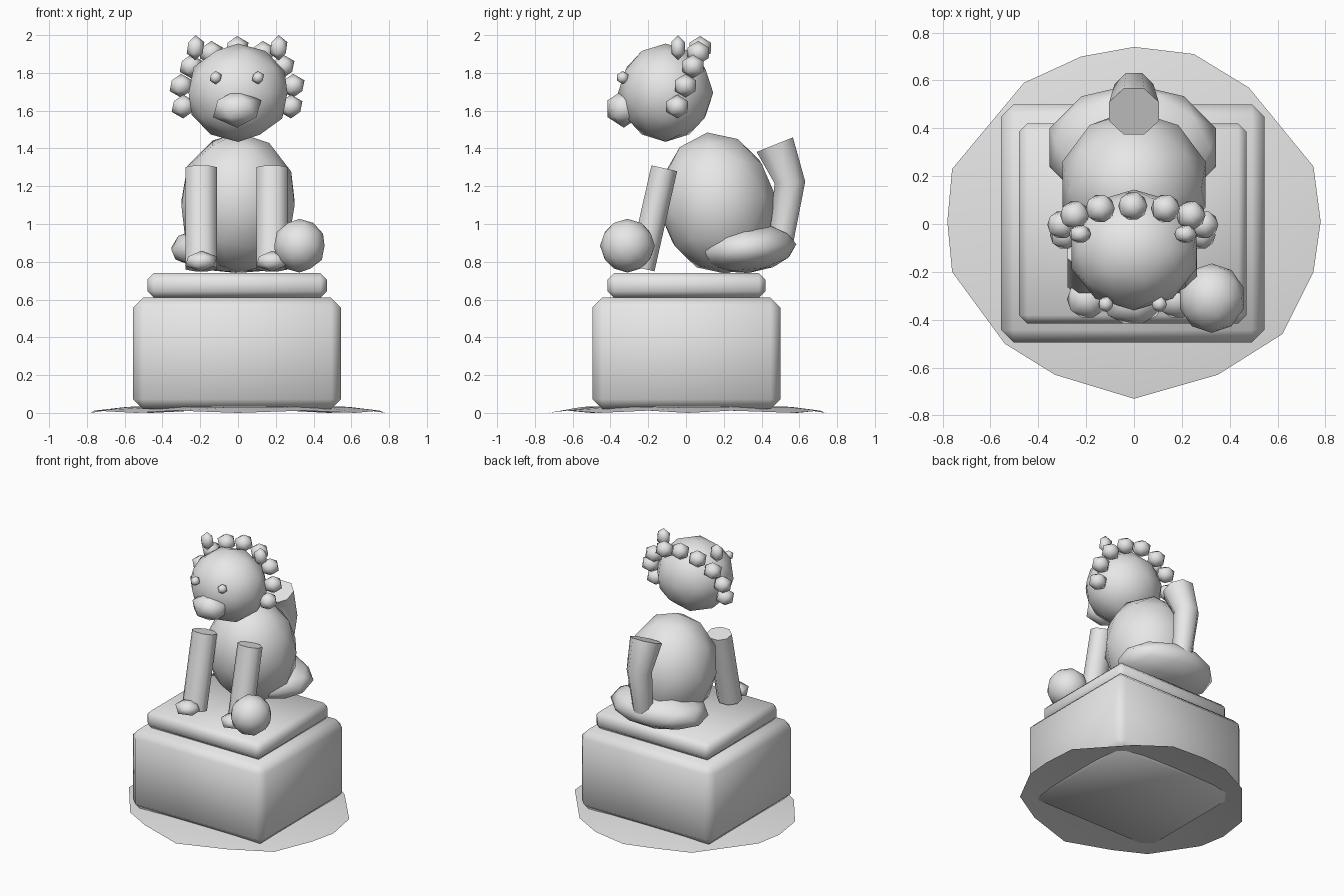
import bpy
import bmesh
from math import cos, sin, pi, radians
from mathutils import Vector, Matrix

if "Cube" in bpy.data.objects:
    bpy.data.objects.remove(bpy.data.objects["Cube"], do_unlink=True)

stone = bpy.data.materials.new("stone_grey")
stone.use_nodes = True
GREY = (0.8, 0.8, 0.8, 1)
stone.diffuse_color = GREY
for node in stone.node_tree.nodes:
    if node.type == "BSDF_PRINCIPLED":
        node.inputs["Base Color"].default_value = GREY


def finish(name, bm, angle=180):
    """Turn a bmesh into a smooth shaded object, sharp above the angle."""
    mesh = bpy.data.meshes.new(name)
    bm.to_mesh(mesh)
    bm.free()
    mesh.materials.append(stone)
    obj = bpy.data.objects.new(name, mesh)
    bpy.context.collection.objects.link(obj)
    for other in bpy.context.selected_objects:
        other.select_set(False)
    obj.select_set(True)
    bpy.context.view_layer.objects.active = obj
    if angle >= 180:
        bpy.ops.object.shade_smooth()
    else:
        bpy.ops.object.shade_smooth_by_angle(angle=radians(angle))
    return obj


def ball(name, centre, radii, detail=1, tilt=0):
    """Icosphere stretched to the radii and tilted about x."""
    bm = bmesh.new()
    place = (Matrix.Translation(centre) @ Matrix.Rotation(radians(tilt), 4, "X")
             @ Matrix.Diagonal((*radii, 1)))
    bmesh.ops.create_icosphere(bm, subdivisions=detail, radius=1, matrix=place)
    return finish(name, bm)


def block(name, low, high, chamfer):
    """Chamfered box between two corners."""
    low, high = Vector(low), Vector(high)
    bm = bmesh.new()
    place = Matrix.Translation((low + high) / 2) @ Matrix.Diagonal((*(high - low), 1))
    bmesh.ops.create_cube(bm, size=1, matrix=place)
    bmesh.ops.bevel(bm, geom=bm.edges[:], offset=chamfer, segments=1,
                    affect="EDGES", profile=0.5)
    return finish(name, bm)


def tube(name, path, radii, squash=1, sides=8):
    """Capped tube along points that share one x, with a radius per point."""
    path = [Vector(p) for p in path]
    bm = bmesh.new()
    rings = []
    for i, p in enumerate(path):
        along = (path[min(i + 1, len(path) - 1)] - path[max(i - 1, 0)]).normalized()
        across = Vector((1, 0, 0))
        depth = along.cross(across) * squash
        angles = [2 * pi * (k + 0.5) / sides for k in range(sides)]
        rings.append([bm.verts.new(p + (across * cos(a) + depth * sin(a)) * radii[i])
                      for a in angles])
    for a, b in zip(rings, rings[1:]):
        for k in range(sides):
            n = (k + 1) % sides
            bm.faces.new((a[k], a[n], b[n], b[k]))
    bm.faces.new(rings[0])
    bm.faces.new(rings[-1])
    bmesh.ops.recalc_face_normals(bm, faces=bm.faces[:])
    return finish(name, bm, 60)


# Shallow irregular mound, open underneath
rim = [(0, .74), (.25, .71), (.48, .57), (.75, .24), (.78, .01), (.75, -.2),
       (.62, -.46), (.35, -.63), (0, -.73), (-.33, -.63), (-.54, -.5),
       (-.76, -.2), (-.78, .01), (-.76, .23), (-.46, .59), (-.22, .7)]
bm = bmesh.new()
top = bm.verts.new((0, 0, .05))
inner = [bm.verts.new((x * .75, y * .75, .032)) for x, y in rim]
outer = [bm.verts.new((x, y, .012 * (i % 2))) for i, (x, y) in enumerate(rim)]
for i in range(len(rim)):
    j = (i + 1) % len(rim)
    bm.faces.new((top, inner[j], inner[i]))
    bm.faces.new((inner[i], inner[j], outer[j], outer[i]))
finish("ground_mound", bm)

# Pedestal
block("pedestal_block", (-.555, -.495, .02), (.545, .5, .61), .052)
block("pedestal_slab", (-.48, -.415, .61), (.47, .42, .74), .034)

# Body and haunches
ball("body", (0, .165, 1.11), (.315, .31, .378), 2, 8)
ball("haunches", (-.005, .32, .87), (.365, .265, .13), 2, 5)

# Tail, flaring towards its flat tip
tube("tail", [(0, .5, .88), (0, .55, 1.22), (0, .47, 1.42)], [.068, .088, .112])

# Front legs and paws
for side, x in (("right", -.195), ("left", .18)):
    tube(side + "_front_leg", [(x, -.235, .765), (x, -.115, 1.295)], [.09, .09], .84)
    ball(side + "_paw", (x, -.315, .803), (.095, .088, .055))

# Ball under the left paw
ball("ball", (.325, -.31, .885), (.14, .145, .142), 2)

# Head with snout, eyes and ears
ball("head", (0, -.108, 1.695), (.275, .252, .26), 2)
ball("snout", (-.005, -.33, 1.61), (.142, .1, .1))
for side, sign in (("right", -1), ("left", 1)):
    ball(side + "_eye", (sign * .112 - .006, -.335, 1.775), (.035, .035, .035))
    ball(side + "_ear", (sign * .22 - .005, -.042, 1.933), (.052, .042, .067))

# Mane: an arc of curls leaning back over the head
for i in range(-4, 5):
    a = radians(27 * i)
    z = 1.695 + .237 * cos(a)
    y = .075 - (1.932 - z) * .39
    ball(f"mane_curl_{i + 5}", (.3 * sin(a) - .005, y, z), (.068, .066, .063))
